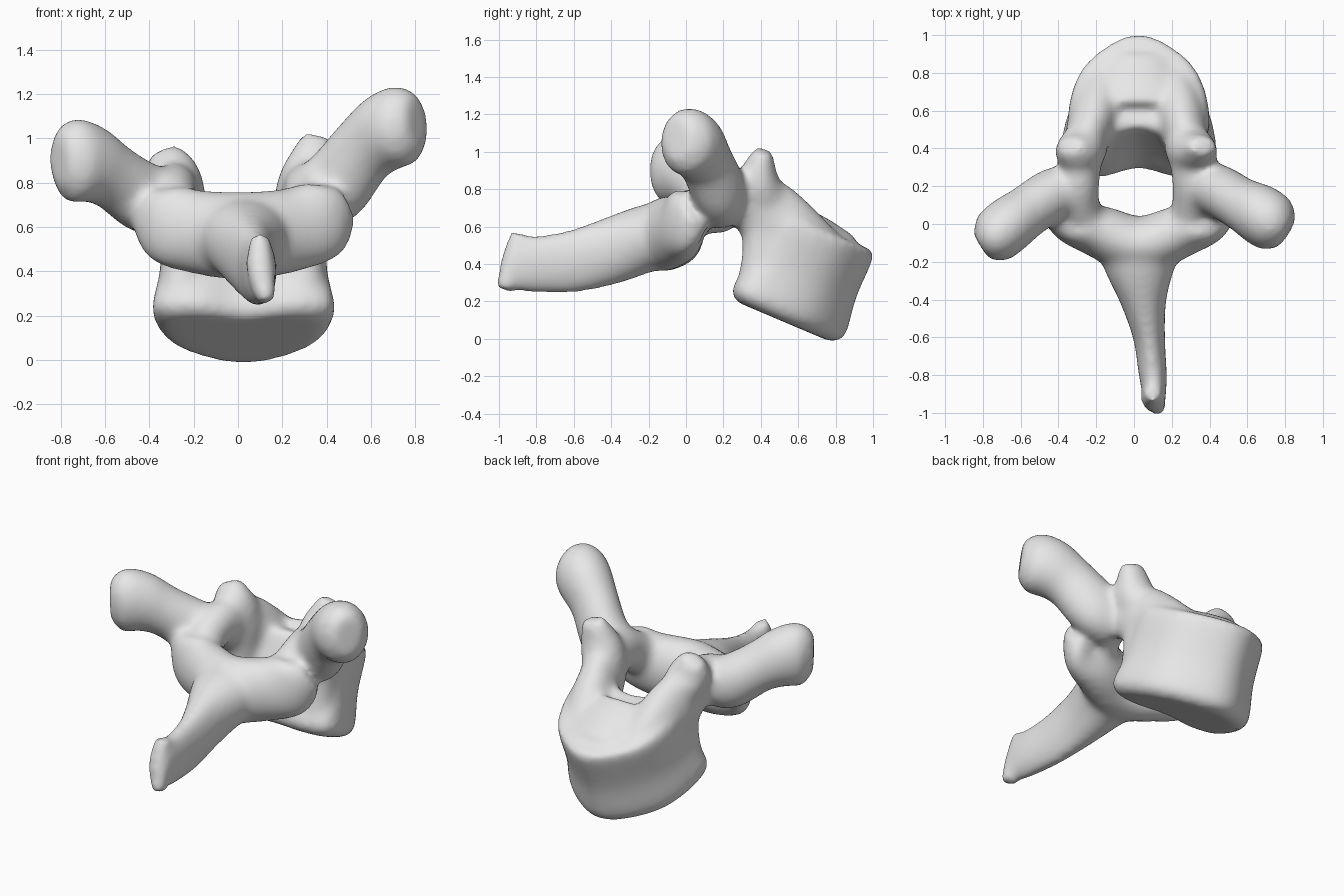
import bpy, bmesh, math
from mathutils import Vector

cube = bpy.data.objects.get("Cube")
if cube:
    bpy.data.objects.remove(cube, do_unlink=True)

SIDES = 28
bm = bmesh.new()


def spline(points, steps=6, closed=False):
    """Smooth curve through points of any dimension."""
    p = [Vector(q) for q in points]
    n = len(p)
    pick = (lambda i: p[i % n]) if closed else (lambda i: p[max(0, min(n - 1, i))])
    out = []
    for i in range(n if closed else n - 1):
        a, b, c, d = (pick(i + k) for k in (-1, 0, 1, 2))
        for s in range(steps):
            t = s / steps
            out.append(b + (c - a) * (t / 2) + (a * 2 - b * 5 + c * 4 - d) * (t * t / 2)
                       + (b * 3 - a - c * 3 + d) * (t ** 3 / 2))
    return out if closed else out + [p[-1]]


def skin(rings):
    """Closed shell through a row of rings."""
    rows = [[bm.verts.new(co) for co in ring] for ring in rings]
    n = len(rows[0])
    for r, s in zip(rows, rows[1:]):
        for i in range(n):
            j = (i + 1) % n
            bm.faces.new((r[i], r[j], s[j], s[i]))
    bm.faces.new(rows[0][::-1])
    bm.faces.new(rows[-1])


def limb(sections, ref=(0, 0, 1)):
    """Tube along (x, y, z, half width, half height) sections."""
    path = spline(sections)
    rings = []
    for i, s in enumerate(path):
        tangent = (path[min(i + 1, len(path) - 1)] - path[max(i - 1, 0)]).to_3d().normalized()
        u = tangent.cross(Vector(ref)).normalized()
        v = u.cross(tangent)
        angles = [math.tau * k / SIDES for k in range(SIDES)]
        rings.append([s.to_3d() + u * s[3] * math.cos(a) + v * s[4] * math.sin(a) for a in angles])
    skin(rings)


# Vertebral body: rounded D outline (forward, half width) stacked on a tilted axis
half = [(-0.31, 0.2), (-0.26, 0.37), (-0.08, 0.38), (0.11, 0.31), (0.25, 0.16)]
outline = [(-0.26, 0)] + half + [(0.31, 0)] + [(f, -w) for f, w in reversed(half)]
outline = spline(outline, 5, closed=True)
forward = Vector((0, 0.92, -0.39))
bottom, top = Vector((0.025, 0.525, 0.09)), Vector((0.025, 0.745, 0.58))
levels = spline([(0, 0.9), (0.12, 1.06), (0.5, 0.97), (0.9, 0.96), (1, 0.92)])
skin([[bottom.lerp(top, t) + forward * f * k + Vector((w * k, 0, 0)) for f, w in outline]
      for t, k in levels])

# Raised middle of the body's upper face
limb([(0.025, 0.6, 0.61, 0.24, 0.1), (0.025, 0.72, 0.55, 0.22, 0.1),
      (0.025, 0.88, 0.48, 0.16, 0.07)])

# Pedicles, and the upper joint processes rising from the rear corners of the body
for side, peak in ((-1, 0.94), (1, 1.01)):
    limb([(side * 0.19 + 0.02, 0.78, 0.44, 0.1, 0.11),
          (side * 0.23 + 0.02, 0.58, 0.57, 0.13, 0.17),
          (side * 0.28 + 0.01, 0.4, 0.7, 0.11, 0.18),
          (side * 0.3 + 0.01, 0.24, 0.76, 0.11, 0.13),
          (side * 0.3 + 0.01, 0.1, 0.71, 0.11, 0.12),
          (side * 0.24 + 0.02, -0.03, 0.6, 0.1, 0.13)])
    limb([(side * 0.28 + 0.02, 0.38, 0.27, 0.1, 0.11),
          (side * 0.27 + 0.02, 0.41, 0.5, 0.1, 0.11),
          (side * 0.27 + 0.01, 0.41, 0.7, 0.12, 0.14),
          (side * 0.31 + 0.01, 0.385, 0.84, 0.125, 0.12),
          (side * 0.355 + 0.01, 0.415, peak, 0.075, 0.05)], ref=(0, 1, 0))

# Lamina: broad arch behind the canal
limb([(-0.41, 0.05, 0.68, 0.08, 0.11), (-0.33, -0.01, 0.62, 0.1, 0.18),
      (-0.19, -0.04, 0.58, 0.14, 0.19), (0.03, -0.11, 0.56, 0.15, 0.2),
      (0.25, -0.04, 0.59, 0.14, 0.19), (0.39, -0.01, 0.64, 0.1, 0.18),
      (0.46, 0.05, 0.7, 0.08, 0.11)])

# Spinous process with its pointed end
limb([(0.03, -0.03, 0.57, 0.25, 0.18), (0.03, -0.2, 0.54, 0.2, 0.18),
      (0.05, -0.4, 0.47, 0.125, 0.18), (0.08, -0.6, 0.415, 0.085, 0.17),
      (0.1, -0.8, 0.4, 0.075, 0.155), (0.11, -0.92, 0.415, 0.06, 0.155)])
limb([(0.1, -0.89, 0.565, 0.045, 0.05), (0.1, -0.93, 0.42, 0.065, 0.06),
      (0.13, -0.97, 0.26, 0.045, 0.05)], ref=(0, 1, 0))

# Left and right transverse processes
limb([(0.3, 0.18, 0.71, 0.13, 0.14), (0.43, 0.18, 0.78, 0.14, 0.17),
      (0.56, 0.11, 0.94, 0.14, 0.16), (0.67, 0.05, 1.03, 0.16, 0.18),
      (0.75, -0.01, 1.06, 0.15, 0.18), (0.81, -0.05, 1.07, 0.09, 0.12)])
limb([(-0.3, 0.17, 0.7, 0.13, 0.14), (-0.42, 0.16, 0.73, 0.14, 0.16),
      (-0.56, 0.07, 0.825, 0.14, 0.15), (-0.67, -0.01, 0.885, 0.15, 0.18),
      (-0.75, -0.08, 0.9, 0.14, 0.19), (-0.81, -0.12, 0.9, 0.08, 0.12)])

# Fuse all shells into one smooth bone
bmesh.ops.recalc_face_normals(bm, faces=bm.faces)
mesh = bpy.data.meshes.new("vertebra")
bm.to_mesh(mesh)
bm.free()
bone = bpy.data.objects.new("vertebra", mesh)
bpy.context.collection.objects.link(bone)
remesh = bone.modifiers.new("fuse", 'REMESH')
remesh.mode = 'VOXEL'
remesh.voxel_size = 0.018
remesh.use_smooth_shade = True
soften = bone.modifiers.new("soften", 'SMOOTH')
soften.factor = 0.5
soften.iterations = 26

# Bone material
grey = bpy.data.materials.new("bone grey")
grey.use_nodes = True
grey.diffuse_color = (0.8, 0.8, 0.8, 1)
grey.node_tree.nodes["Principled BSDF"].inputs["Base Color"].default_value = (0.8, 0.8, 0.8, 1)
mesh.materials.append(grey)
